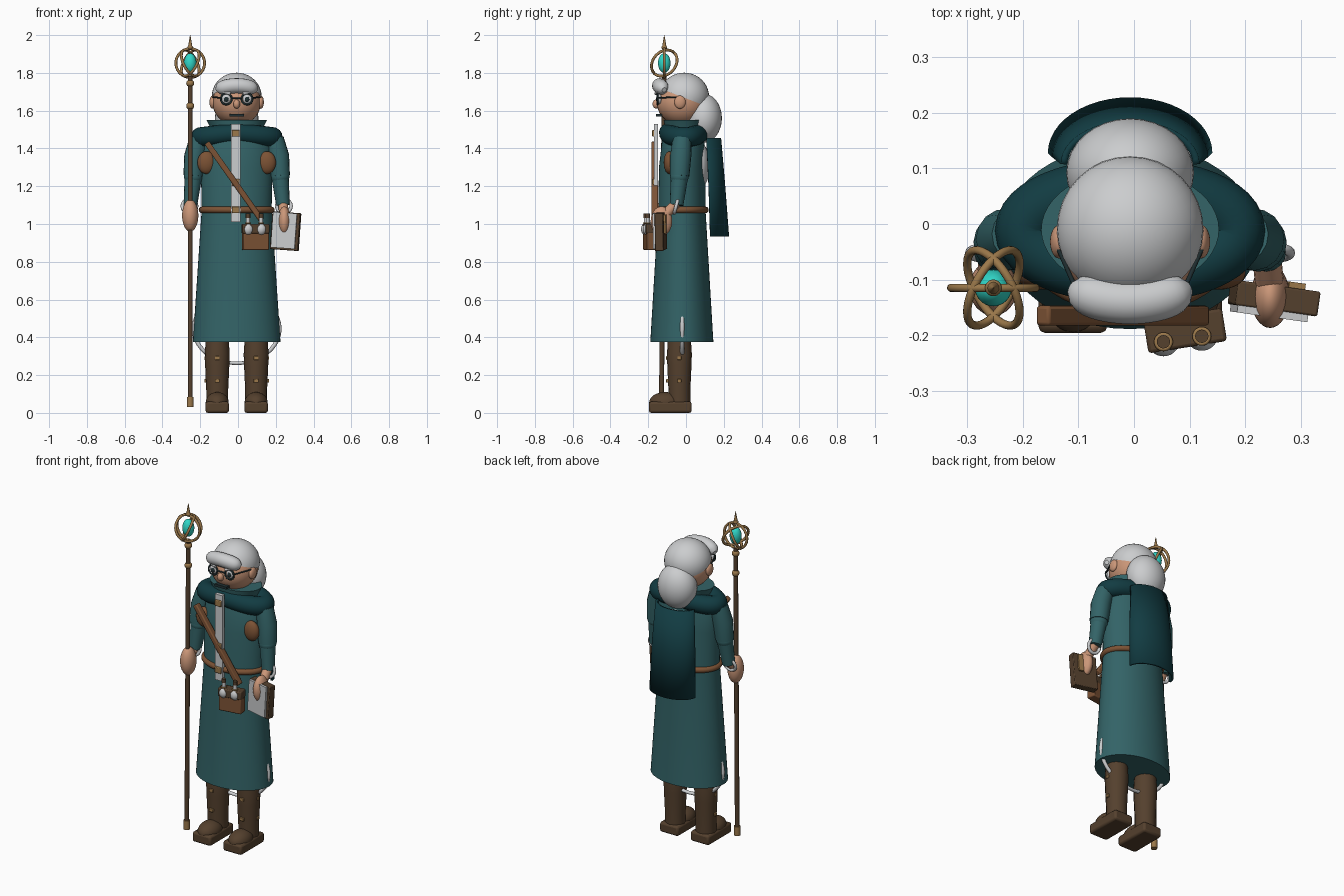
import bpy, bmesh, math
from math import sin, cos, pi, radians
from mathutils import Vector

if bpy.data.objects.get("Cube"):
    bpy.data.objects.remove(bpy.data.objects["Cube"])


def make_mat(name, r, g, b):
    m = bpy.data.materials.new(name)
    m.use_nodes = True
    m.diffuse_color = (r, g, b, 1)
    m.node_tree.nodes["Principled BSDF"].inputs["Base Color"].default_value = (r, g, b, 1)
    return m


ROBE = make_mat("teal cloth", .033, .125, .135)
DARK = make_mat("deep teal cloth", .006, .045, .055)
HAIR = make_mat("pale grey", .6, .61, .62)
SKIN = make_mat("skin", .6, .31, .19)
BOOT = make_mat("dark leather", .09, .052, .027)
LEATHER = make_mat("tan leather", .2, .085, .035)
GOLD = make_mat("brass", .33, .19, .07)
GEM = make_mat("turquoise gem", .03, .68, .58)
INK = make_mat("dark ink", .015, .03, .033)

XO = -.007  # middle of the body


def done(o, name, mat):
    o.name = name
    o.data.materials.clear()
    o.data.materials.append(mat)
    bpy.ops.object.select_all(action='DESELECT')
    o.select_set(True)
    bpy.context.view_layer.objects.active = o
    if o.type == 'CURVE':
        bpy.ops.object.convert(target='MESH')
    bpy.ops.object.shade_smooth_by_angle(angle=radians(40))
    return bpy.context.object


def ball(name, mat, loc, size, rot=(0, 0, 0)):
    bpy.ops.mesh.primitive_uv_sphere_add(segments=32, ring_count=20, location=loc, rotation=rot)
    bpy.context.object.scale = size
    return done(bpy.context.object, name, mat)


def box(name, mat, loc, size, rot=(0, 0, 0), bevel=0):
    bpy.ops.mesh.primitive_cube_add(size=1, location=loc, rotation=rot)
    o = bpy.context.object
    o.scale = size
    if bevel:
        bpy.ops.object.transform_apply(location=False, rotation=False, scale=True)
        b = o.modifiers.new("soft edge", 'BEVEL')
        b.width, b.segments = bevel, 2
    return done(o, name, mat)


def ring(name, mat, loc, major, minor, rot=(0, 0, 0), scale=(1, 1, 1)):
    bpy.ops.mesh.primitive_torus_add(location=loc, rotation=rot, major_radius=major,
                                     minor_radius=minor, major_segments=40, minor_segments=12)
    bpy.context.object.scale = scale
    return done(bpy.context.object, name, mat)


def tube(name, mat, pts, radii, cyclic=False):
    c = bpy.data.curves.new(name, 'CURVE')
    c.dimensions, c.bevel_depth, c.bevel_resolution = '3D', 1, 6
    c.use_fill_caps = True
    s = c.splines.new('POLY')
    s.points.add(len(pts) - 1)
    s.use_cyclic_u = cyclic
    for p, co, r in zip(s.points, pts, radii):
        p.co, p.radius = (*co, 1), r
    o = bpy.data.objects.new(name, c)
    bpy.context.collection.objects.link(o)
    return done(o, name, mat)


def loft(name, mat, rows, x=XO, arc=2 * pi, thick=0, n=48):
    """Stack of ellipses (z, x radius, y radius, y centre); a part arc gives a sheet."""
    bm = bmesh.new()
    full = not thick
    rings = [[bm.verts.new((x + rx * cos(arc * i / n), cy + ry * sin(arc * i / n), z))
              for i in range(n + (not full))] for z, rx, ry, cy in rows]
    for a, b in zip(rings, rings[1:]):
        for i in range(n):
            j = (i + 1) % len(a)
            bm.faces.new((a[i], a[j], b[j], b[i]))
    if full:
        bm.faces.new(rings[0][::-1])
        bm.faces.new(rings[-1])
    me = bpy.data.meshes.new(name)
    bm.to_mesh(me)
    bm.free()
    o = bpy.data.objects.new(name, me)
    bpy.context.collection.objects.link(o)
    if thick:
        o.modifiers.new("cloth thickness", 'SOLIDIFY').thickness = thick
    return done(o, name, mat)


# Robe, collar, mantle, cape
loft("robe", ROBE, [(.375, .232, .167, -.022), (1.08, .185, .125, -.022), (1.3, .19, .123, -.02),
                    (1.44, .18, .112, -.015), (1.5, .14, .1, -.01)])
loft("collar", ROBE, [(1.47, .125, .095, -.01), (1.5, .135, .1, -.01), (1.55, .16, .108, -.01)])
turn = [2 * pi * i / 48 for i in range(48)]
tube("mantle", DARK, [(XO + .19 * cos(a), -.012 + .078 * sin(a), 1.482 - .022 * abs(cos(a)))
                      for a in turn], [.053] * 48, True)
loft("cape", DARK, [(.935, .148, .1, .128), (1.2, .14, .088, .12), (1.455, .125, .078, .108)],
     arc=pi, thick=.012, n=24)
ring("hem_ring", HAIR, (XO, -.02, .445), .22, .011, (pi / 2, 0, 0), (1.03, .83, 1))

# Belt, front strip with clasps, shoulder strap
tube("belt", LEATHER, [(XO + .184 * cos(a), -.022 + .125 * sin(a), 1.075) for a in turn],
     [.017] * 48, True)
box("front_strip", HAIR, (-.012, -.158, 1.27), (.05, .022, .52))
for z in (1.48, 1.22, 1.075):
    box("strip_clasp", GOLD, (-.012, -.168, z), (.042, .022, .036), bevel=.004)
a, b = Vector((-.165, -.165, 1.43)), Vector((.125, -.165, 1.02))
d = b - a
box("shoulder_strap", LEATHER, (a + b) / 2, (d.length, .036, .03),
    (0, math.atan2(-d.z, d.x), 0), .006)

# Head
ball("head", SKIN, (XO, -.02, 1.645), (.128, .135, .125))
hair = ball("hair_cap", HAIR, (XO, -.01, 1.675), (.132, .132, .126))
bm = bmesh.new()
bm.from_mesh(hair.data)
bmesh.ops.bisect_plane(bm, geom=bm.verts[:] + bm.edges[:] + bm.faces[:], plane_co=(0, 0, -.05),
                       plane_no=(0, .4, 1), clear_inner=True)
bm.to_mesh(hair.data)
bm.free()
ball("hair_tail", HAIR, (XO, .092, 1.56), (.115, .098, .13))
ball("hair_tail_end", HAIR, (XO, .075, 1.31), (.1, .05, .12))
tips = [i / 10 for i in range(-10, 11)]
tube("front_hair_roll", HAIR, [(XO + .106 * t, -.14 + .025 * t * t, 1.732 - .022 * t * t)
                               for t in tips],
     [.04 * max(.1, 1 - t ** 6) ** .5 for t in tips])
for s in (-1, 1):
    ball("ear", SKIN, (XO + s * .128, -.032, 1.645), (.016, .03, .035))
    x = XO + s * .055
    ball("eye", HAIR, (x, -.141, 1.662), (.026, .014, .026))
    ball("pupil", INK, (x, -.152, 1.66), (.012, .007, .014))
    ring("spectacle_rim", INK, (x, -.151, 1.662), .029, .005, (pi / 2, 0, 0))
    tube("spectacle_arm", INK, [(x + s * .028, -.15, 1.668), (XO + s * .129, -.045, 1.672)],
         [.004] * 2)
    tube("eyebrow", HAIR, [(x - s * .022, -.16, 1.69), (x + s * .035, -.145, 1.705)], [.008] * 2)
tube("spectacle_bridge", INK, [(XO - .027, -.153, 1.665), (XO + .027, -.153, 1.665)], [.004] * 2)
ball("nose", SKIN, (XO, -.158, 1.635), (.018, .019, .024))
box("mouth", INK, (XO, -.143, 1.576), (.078, .03, .015))

# Arms, hands, legs, boots
for s in (-1, 1):
    tube("upper_sleeve", ROBE, [(XO + s * .2, -.02, 1.45), (XO + s * .222, -.028, 1.36),
                                (XO + s * .23, -.034, 1.255)], [.05, .056, .052])
    ball("elbow", ROBE, (XO + s * .23, -.035, 1.25), (.049, .049, .045))
    tube("lower_sleeve", ROBE, [(XO + s * .23, -.035, 1.25), (XO + s * .245, -.05, 1.1)],
         [.046, .036])
    tube("wrist", SKIN, [(XO + s * .245, -.05, 1.11), (XO + s * .25, -.1, 1.06)], [.026, .026])
    ring("cuff", HAIR, (XO + s * .25, -.052, 1.095), .038, .009, (radians(75), 0, 0))
    ball("side_patch", LEATHER, (XO + s * .16, -.088, 1.325), (.048, .03, .06))
    lx = XO + s * .103
    tube("boot_shaft", BOOT, [(lx, -.035, z) for z in (.03, .12, .25, .31, .4)],
         [.058, .058, .064, .066, .06])
    box("boot_sole", BOOT, (lx, -.083, .03), (.124, .226, .06), bevel=.012)
    ball("boot_toe", BOOT, (lx, -.11, .055), (.061, .085, .055))
    for z in (.29, .17):
        box("boot_buckle", GOLD, (lx, -.098, z), (.026, .014, .02), bevel=.003)
        box("boot_side_buckle", GOLD, (lx + s * .063, -.035, z), (.01, .02, .018), bevel=.002)
ball("right_hand", SKIN, (-.253, -.115, 1.045), (.043, .05, .085))
ball("left_hand", SKIN, (.245, -.13, 1.015), (.035, .057, .078))

# Satchel with two flasks
box("satchel", LEATHER, (.092, -.19, .93), (.138, .055, .135), (0, 0, radians(9)), .006)
box("satchel_flap", BOOT, (.092, -.192, .975), (.143, .06, .05), (0, 0, radians(9)), .006)
for x, y in ((.053, -.212), (.122, -.202)):
    ball("flask", HAIR, (x, y, .972), (.028, .026, .032))
    tube("flask_neck", HAIR, [(x, y, .99), (x, y, 1.035)], [.011] * 2)
    tube("flask_stopper", BOOT, [(x, y, 1.033), (x, y, 1.055)], [.012] * 2)
    ring("flask_collar", GOLD, (x, y, 1.005), .013, .004)

# Book
tilt = (0, radians(4), radians(-8))
box("book_cover", BOOT, (.252, -.133, .962), (.15, .045, .2), tilt, .004)
box("book_page", HAIR, (.243, -.16, .966), (.128, .014, .188), tilt)
box("book_clasp", GOLD, (.29, -.112, 1.0), (.03, .014, .1), tilt)

# Staff: shaft, knobs, caged gem, spike
sx, sy = -.253, -.115
tube("staff_shaft", BOOT, [(sx, -.13, .04), (sx, sy, 1.78)], [.013] * 2)
tube("staff_foot", GOLD, [(sx, -.13, .03), (sx, -.13, .085)], [.018] * 2)
for z in (1.625, 1.745):
    ball("staff_knob", GOLD, (sx, sy, z), (.021, .021, .02))
ball("gem", GEM, (sx, sy, 1.852), (.033, .033, .052))
for lean, spin in ((90, 0), (65, 60), (65, -60)):
    ring("cage_ring", GOLD, (sx, sy, 1.852), .076, .0075, (radians(lean), 0, radians(spin)))
ball("spike_base", GOLD, (sx, sy, 1.935), (.015, .015, .012))
tube("spike", GOLD, [(sx, sy, 1.935), (sx, sy, 2)], [.012, .001])
